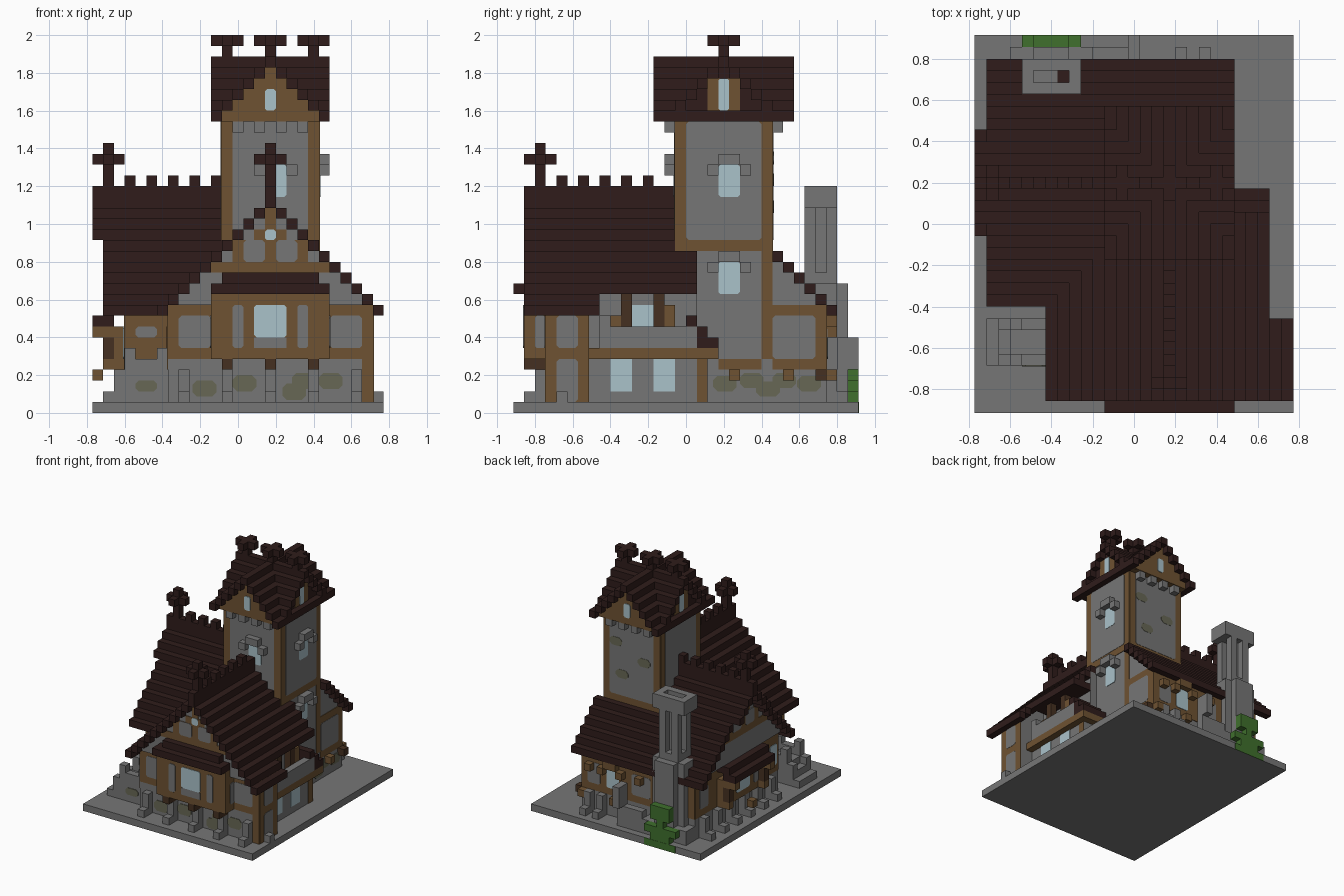
import bpy, bmesh
from mathutils import Matrix, Vector

if "Cube" in bpy.data.objects:
    bpy.data.objects.remove(bpy.data.objects["Cube"])

U = 2 / 35                       # size of one building block
ORIGIN = Vector((13.5, 16, 0))   # plan centre, in blocks


def material(name, *rgb):
    mat = bpy.data.materials.new(name)
    mat.use_nodes = True
    mat.diffuse_color = (*rgb, 1)
    mat.node_tree.nodes["Principled BSDF"].inputs["Base Color"].default_value = (*rgb, 1)
    return mat


STONE = material("grey stone", .18, .18, .18)
ROOF = material("dark roof", .029, .012, .011)
TIMBER = material("brown timber", .157, .085, .032)
DARK_WOOD = material("dark wood", .06, .03, .015)
GLASS = material("pale glass", .40, .54, .59)
MOSS = material("mossy stone", .137, .137, .09)
LEAF = material("green leaves", .05, .16, .026)


def finish(name, mat, bm):
    bmesh.ops.recalc_face_normals(bm, faces=bm.faces)
    mesh = bpy.data.meshes.new(name)
    bm.to_mesh(mesh)
    bm.free()
    mesh.materials.append(mat)
    bpy.context.collection.objects.link(bpy.data.objects.new(name, mesh))


def boxes(name, mat, *items):
    """One object made of boxes given as x0, x1, y0, y1, z0, z1 in blocks."""
    bm = bmesh.new()
    for x0, x1, y0, y1, z0, z1 in items:
        middle = (Vector((x0 + x1, y0 + y1, z0 + z1)) / 2 - ORIGIN) * U
        size = Vector((x1 - x0, y1 - y0, z1 - z0)) * U
        bmesh.ops.create_cube(bm, size=1, matrix=Matrix.Translation(middle) @ Matrix.Diagonal((*size, 1)))
    finish(name, mat, bm)


def along(axis, lo, hi, c0, c1, z0, z1):
    """A box running along x or y."""
    return (lo, hi, c0, c1, z0, z1) if axis == "x" else (c0, c1, lo, hi, z0, z1)


def plate(name, mat, side, depth, a0, a1, z0, z1, cut=0, layer=1):
    """Thin plate on a wall facing S, N, E or W, with optional clipped corners."""
    thick = (.04 + .04 * layer) * (1 if side in "NE" else -1)
    outline = [(a0 + cut, z0), (a1 - cut, z0), (a1, z0 + cut), (a1, z1 - cut),
               (a1 - cut, z1), (a0 + cut, z1), (a0, z1 - cut), (a0, z0 + cut)]
    if not cut:
        outline = [(a0, z0), (a1, z0), (a1, z1), (a0, z1)]
    bm = bmesh.new()
    rings = []
    for d in (depth, depth + thick):
        spots = [(a, d, z) if side in "SN" else (d, a, z) for a, z in outline]
        rings.append([bm.verts.new((Vector(p) - ORIGIN) * U) for p in spots])
    for ring in rings:
        bm.faces.new(ring)
    for i in range(len(outline)):
        bm.faces.new((rings[0][i - 1], rings[0][i], rings[1][i], rings[1][i - 1]))
    finish(name, mat, bm)


def timber_wall(name, side, depth, a0, a1, z0, z1, panels=(), panes=()):
    """Timber frame with stone panels and glass panes set into it."""
    plate(name + "_frame", TIMBER, side, depth, a0, a1, z0, z1)
    for p in panels:
        plate(name + "_panel", STONE, side, depth, *p, cut=.25, layer=2)
    for p in panes:
        plate(name + "_pane", GLASS, side, depth, *p, cut=.2, layer=3)


def gable_roof(name, axis, centre, top, reach, lo, hi, right_end=None):
    """Stepped roof: one pair of strips per course, right_end sets where the right ones stop."""
    strips = []
    for k in range(reach + 1):
        end = right_end(k) if right_end else hi
        strips.append(along(axis, lo, hi, centre - k, centre - k + 1, top - k, top - k + 1))
        strips.append(along(axis, lo, end, centre + k, centre + k + 1, top - k, top - k + 1))
    boxes(name, ROOF, *strips)


def gable_fill(name, mat, axis, centre, top, bottom, lo, hi, limit=99):
    """Stepped wall filling the space under a gable roof."""
    layers = []
    for z in range(bottom, top):
        k = top - 1 - z
        layers.append(along(axis, lo, hi, centre - k, min(centre + 1 + k, limit), z, z + 1))
    boxes(name, mat, *layers)


def finial(name, x, y, z, arm, top):
    """Three-way cross on a ridge."""
    boxes(name, ROOF, (x, x + 1, y, y + 1, z, top), (x - 1, x + 2, y, y + 1, arm, arm + 1),
          (x, x + 1, y - 1, y + 2, arm, arm + 1))


def hood(name, mat, axis, d0, a, z):
    """Stepped hood over a two-block window."""
    boxes(name, mat, along(axis, d0, d0 + 1, a, a + 2, z, z + 1),
          *[along(axis, d0, d0 + 1, i, i + 1, z - 1, z) for i in (a - 1, a + 2)])


def buttresses(name, side, depth, spots):
    """Two-step stone supports in front of a wall."""
    out = 1 if side in "NE" else -1
    axis = "y" if side in "SN" else "x"
    near, far = depth + out, depth + 2 * out
    for a in spots:
        boxes(name, STONE, along(axis, min(depth, near), max(depth, near), a, a + 1, 1, 4),
              along(axis, min(near, far), max(near, far), a, a + 1, 1, 2))


# Ground slab and main bodies
boxes("ground_slab", STONE, (0, 27, 0, 32, 0, 1))
boxes("long_wing_walls", STONE, (3, 21, 10, 29, 1, 10))
boxes("front_wing_walls", STONE, (7, 26, 3, 7, 1, 10), (7, 22, 7, 17, 1, 10))
boxes("tower_body", STONE, (12, 21, 15, 24, 1, 27))
gable_fill("long_wing_gables", STONE, "x", 19, 19, 10, 2, 21)
gable_fill("front_gable", STONE, "y", 16, 19, 10, 2, 7)
gable_fill("front_wing_attic", STONE, "y", 16, 19, 10, 7, 17, limit=22)
boxes("balcony_ceiling", ROOF, (22, 24, 8, 17, 11, 12))

# Roofs, ridges and finials
gable_roof("long_wing_roof", "x", 19, 19, 10, 1, 21, right_end=lambda k: 22 if k > 4 else 21)
gable_roof("long_wing_peak", "x", 19, 19, 3, 0, 1)
gable_roof("front_wing_roof", "y", 16, 19, 10, 1, 16, right_end=lambda k: 17 if k < 9 else 8)
boxes("long_wing_ridge", ROOF, (0, 12, 19, 20, 20, 21), *[(i, i + 1, 19, 20, 21, 22) for i in range(3, 12, 2)])
boxes("front_wing_ridge", ROOF, (16, 17, 1, 15, 20, 21), *[(16, 17, i, i + 1, 21, 22) for i in range(4, 13, 2)])
finial("long_wing_finial", 1, 19, 21, 23, 25)
finial("front_wing_finial", 16, 2, 21, 23, 25)
gable_roof("tower_roof", "y", 16, 32, 5, 13, 26)
gable_roof("tower_cross_roof", "x", 19, 32, 5, 11, 22)
gable_fill("tower_gables", TIMBER, "y", 16, 32, 27, 13.9, 25.1)
gable_fill("tower_cross_gables", ROOF, "x", 19, 32, 27, 11.9, 21.1)
for x in (12, 16, 20):
    finial("tower_finial", x, 19, 33, 34, 35)

# Tower walls: timber corners, corbels, gable windows, hooded windows on two sides
for side, depth, a0, gable in (("S", 15, 12, 13.9), ("N", 24, 12, 25.1), ("W", 12, 15, 11.9), ("E", 21, 15, 21.1)):
    a, near = a0 + 4, (depth if side in "NE" else depth - 1)
    axis = "y" if side in "SN" else "x"
    timber_wall("tower_" + side, side, depth, a0, a0 + 9, 15, 27, panels=[(a0 + 1, a0 + 8, 16, 27)],
                panes=[(a, a + 2, 20, 23)] if side in "SE" else [])
    if side in "SE":
        hood("window_hood", STONE, axis, near, a, 23)
    if side in "SN":
        boxes("tower_corbels", STONE, *[along(axis, near, near + 1, i, i + 1, 26, 27) for i in range(13, 20, 2)])
        plate("gable_window", GLASS, side, gable, a, a + 1, 28, 30, cut=.2, layer=2)
    else:
        timber_wall("dormer", side, gable, a - 1, a + 2, 28, 31, panes=[(a, a + 1, 28, 31)])
for x, z in ((13.5, 21), (17, 18.5), (18, 23)):
    plate("tower_moss", MOSS, "N", 24, x, x + 2, z, z + 1.2, cut=.4, layer=3)

# Front facade
for a in (7, 22):
    timber_wall("front_wall", "S", 3, a, a + 4, 5, 10, panels=[(a + 1 - (a > 9), a + 4 - (a > 9), 6, 9)])
boxes("front_bay", TIMBER, (11, 22, 1, 3, 5, 11))
for a in (13, 19):
    plate("bay_panel", STONE, "S", 1, a, a + 1, 6, 10, cut=.2)
plate("bay_sill", STONE, "S", 1, 15, 18, 6, 7)
plate("bay_window", GLASS, "S", 1, 15, 18, 7, 10, cut=.2)
for side, depth in (("W", 11), ("E", 22)):
    plate("bay_side_panel", STONE, side, depth, 2, 3, 6, 9, cut=.2)
boxes("front_awning", ROOF, (11, 22, 0, 2, 11, 12), (12, 21, 1, 3, 12, 13))
boxes("bay_brackets", DARK_WOOD, *[(i, i + 1, 1, 3, 4, 5) for i in (12, 16, 20)])
plate("front_corner_post", TIMBER, "S", 3, 25, 26, 1, 5)

# Gable framing on the front and west ends
for side, c in (("S", 16), ("W", 19)):
    timber_wall("gable_beam", side, 2, c - 5, c + 6, 13, 14)
    timber_wall("gable_middle", side, 2, c - 3, c + 4, 14, 16,
                panels=[(c - 2, c, 14, 16), (c + 1, c + 3, 14, 16)])
    timber_wall("gable_top", side, 2, c - 1, c + 2, 16, 17, panes=[(c, c + 1, 16, 17)])
    plate("gable_post", TIMBER, side, 2, c, c + 1, 17, 19)

# East side: corner room, porch, balcony and lean-to
timber_wall("corner_room", "E", 26, 3, 7, 1, 10, panels=[(4, 6, 1, 5), (4, 6, 6, 9)])
boxes("porch_wall", STONE, (21, 24, 7, 18, 1, 5))
boxes("balcony_floor", TIMBER, (21, 25, 7, 19, 5, 6))
plate("porch_post", TIMBER, "E", 24, 17, 18, 1, 5)
for y in (9, 13):
    plate("porch_window", GLASS, "E", 24, y, y + 2, 2, 5)
boxes("balcony_parapet", STONE, (24, 25, 8, 17, 6, 8), (24, 25, 8, 9, 8, 9))
boxes("balcony_wall", STONE, (21, 22, 7, 17, 6, 11))
plate("balcony_window", GLASS, "E", 22, 11, 13, 8, 10)
boxes("balcony_posts", DARK_WOOD, *[(23, 24, y, y + 1, 6, 11) for y in (10, 13)])
boxes("balcony_brackets", TIMBER, (23, 24, 14, 15, 8, 10), (23, 24, 9, 10, 8, 9))
boxes("lean_to_roof", ROOF, *[(21, 25, 16 + i, 17 + i, 7 - i, 9 - i) for i in range(2)],
      (21, 25, 18, 19, 6, 7))

# East gable wall beside the tower
plate("east_post", TIMBER, "E", 21, 23, 24, 5, 15)
plate("east_beam", TIMBER, "E", 21, 19, 23, 4, 5)
timber_wall("east_wall", "E", 21, 24, 29, 4, 10, panels=[(24, 28, 5, 9)])
plate("east_window", GLASS, "E", 21, 19, 21, 11, 14, cut=.2)
hood("east_hood", STONE, "x", 21, 19, 14)
boxes("east_beam_ends", TIMBER, *[(21, 22, y, y + 1, 3, 4) for y in (20, 25)], (20, 21, 29, 30, 3, 4))
boxes("east_corner_bracket", DARK_WOOD, (21, 22, 28, 29, 3, 4))

# North wall
timber_wall("north_wall", "N", 29, 3, 21, 4, 9, panels=[(10, 13, 5, 8), (18, 20, 5, 8)], panes=[(15, 17, 5, 8)])
boxes("north_beam_ends", TIMBER, *[(x, x + 1, 29, 30, 7, 8) for x in (11, 19)], (15, 16, 29, 30, 3, 4))
hood("north_window_hood", TIMBER, "y", 29, 15, 8)

# West facade with bay and awning, plus the small south wall
timber_wall("west_wall", "W", 3, 10, 29, 4, 10, panels=[(y, y + 2, 5, 8) for y in (26, 12)], panes=[(10.5, 12, 5, 8)])
boxes("west_bay", TIMBER, (2, 3, 15, 24, 4, 8))
plate("west_bay_window", GLASS, "W", 2, 18, 21, 5, 8, cut=.2)
for y in (16, 22):
    plate("west_bay_panel", STONE, "W", 2, y, y + 1, 5, 8, cut=.2)
boxes("west_awning", ROOF, (0, 2, 15, 24, 8, 9), (1, 3, 15, 24, 9, 10))
boxes("west_brackets", TIMBER, *[(0, 2, y, y + 1, 7, 8) for y in (15, 23)])
boxes("west_posts", DARK_WOOD, *[(1, 2, y, y + 1, 5, 7) for y in (15, 23)])
boxes("west_beam_ends", TIMBER, *[(1, 3, y, y + 1, 4, 5) for y in (15, 23)], (0, 1, 19, 20, 3, 4))
timber_wall("south_wall", "S", 10, 3, 7, 4, 9, panels=[(4, 6, 7, 8)])

# Entry stair with parapets and door
boxes("entry_steps", STONE, *[(1 + i, 7, 5, 7, 1 + i, 2 + i) for i in range(3)])
for y in (4, 7):
    boxes("stair_parapet", STONE, (1, 2, y, y + 1, 1, 2), (2, 7, y, y + 1, 1, 4),
          *[(x, x + 1, y, y + 1, 4, 6) for x in (3, 6)], (4, 6, y, y + 1, 4, 5))
plate("parapet_moss", MOSS, "S", 4, 4, 6, 2, 3, cut=.3)
timber_wall("entry_wall", "W", 7, 3, 10, 4, 9)
plate("entry_door", DARK_WOOD, "W", 7, 5, 7, 4, 8, layer=2)

# Chimney with slotted shaft and hollow cap, beside a broken garden wall
boxes("chimney_base", STONE, (3, 10, 29, 31, 1, 3), (4, 9, 27, 30, 1, 12), (5, 8, 30, 31, 1, 12))
boxes("chimney_shaft", STONE, (6, 7, 28, 29, 12, 19), (5, 8, 27, 30, 12, 13),
      *[(x, x + 1, y, y + 1, 12, 19) for x in (5, 7) for y in (27, 29)])
boxes("chimney_cap", STONE, (4, 9, 27, 30, 19, 20), *[(4, 9, y, y + 1, 20, 21) for y in (27, 29)],
      *[(x, x + 1, 28, 29, 20, 21) for x in (4, 8)])
boxes("chimney_flue", ROOF, (7, 8, 28, 29, 20, 20.1))
boxes("garden_wall", STONE, (10, 14, 30, 31, 1, 4), (13, 14, 30, 32, 4, 7))

# Climbing leaves at the chimney foot, spilling over the slab
boxes("leaves", LEAF, (5, 8, 31, 32, 4, 6), (4, 9, 31, 32, 2, 3), (5, 8, 31, 32, 1, 2), (6, 7, 31, 32, 3, 4))
plate("slab_leaves", LEAF, "N", 31.95, 4, 9, 0, 1)

# Foundation supports and moss patches
buttresses("front_buttress", "S", 3, range(8, 25, 4))
buttresses("west_buttress", "W", 3, range(12, 28, 3))
buttresses("north_buttress", "N", 29, (17, 19))
boxes("corner_stone", STONE, (26, 27, 4, 5, 1, 2))
for x, z in ((9.3, 1.5), (13, 2), (17.6, 1.2), (18.5, 2.2), (21, 2.2)):
    plate("front_moss", MOSS, "S", 3, x, x + 2.2, z, z + 1.5, cut=.4)
for y, z in ((18.5, 2), (21, 2.3), (22.5, 1.5), (24, 2.3), (26.3, 2)):
    plate("east_moss", MOSS, "E", 21, y, y + 2.2, z, z + 1.4, cut=.4)
